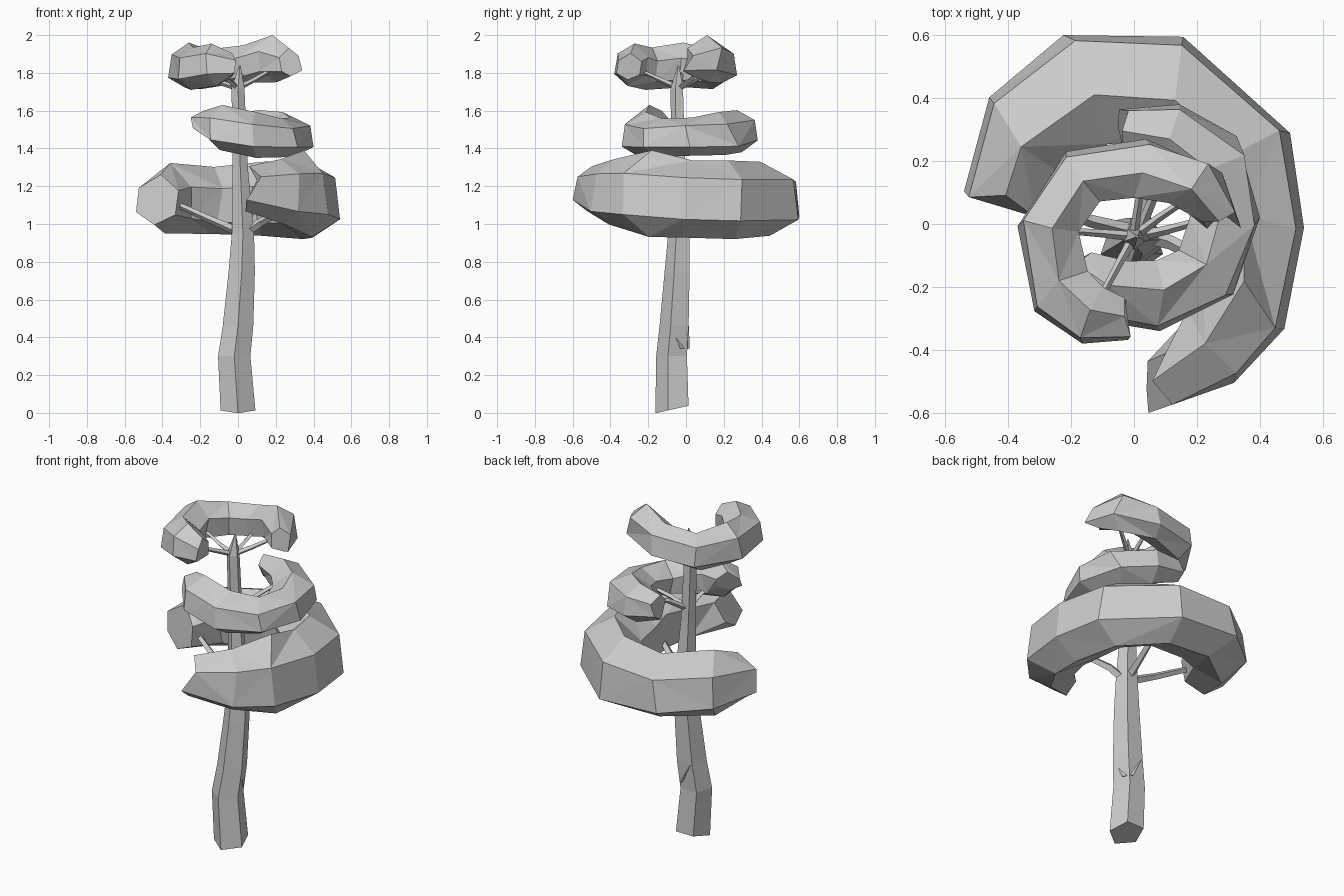
import bpy, bmesh, math, random
from mathutils import Vector

if "Cube" in bpy.data.objects:
    bpy.data.objects.remove(bpy.data.objects["Cube"])

random.seed(4)


def make(name, bm):
    bmesh.ops.recalc_face_normals(bm, faces=bm.faces)
    me = bpy.data.meshes.new(name)
    bm.to_mesh(me)
    bm.free()
    ob = bpy.data.objects.new(name, me)
    bpy.context.collection.objects.link(ob)
    return ob


def skin(bm, rings, alternate=True):
    """Join rings of points into a capped, triangulated tube."""
    vr = [[bm.verts.new(p) for p in r] for r in rings]
    n = len(vr[0])
    for k in range(len(vr) - 1):
        for i in range(n):
            a, b = vr[k][i], vr[k][(i + 1) % n]
            c, d = vr[k + 1][(i + 1) % n], vr[k + 1][i]
            if not alternate:
                bm.faces.new((a, b, c, d))
            elif (i + k) % 2:
                bm.faces.new((a, b, c))
                bm.faces.new((a, c, d))
            else:
                bm.faces.new((a, b, d))
                bm.faces.new((b, c, d))
    bm.faces.new(vr[0])
    bm.faces.new(vr[-1])


# Cross-section of a leaf cluster: (outward, up)
SECTION = [(1, -.5), (.85, .5), (-.1, 1), (-.95, .35), (-.8, -.6), (.15, -1)]


def canopy(name, centre, stations, lo, hi):
    """C-shaped cluster; stations are (angle, radius, half width, mid z, half height)."""
    rings = []
    for ang, r, hw, z, hh in stations:
        a = math.radians(ang)
        ring = []
        for u, v in SECTION:
            rr = r + hw * u
            t = a + random.uniform(-.09, .09)
            ring.append(Vector((centre[0] + rr * math.cos(t), centre[1] + rr * math.sin(t),
                                z + hh * v * random.uniform(.88, 1.05))))
        rings.append(ring)
    pts = [p for r in rings for p in r]
    for i in range(3):
        mn, mx = min(p[i] for p in pts), max(p[i] for p in pts)
        for p in pts:
            p[i] = lo[i] + (p[i] - mn) / (mx - mn) * (hi[i] - lo[i])
    bm = bmesh.new()
    skin(bm, rings)
    return make(name, bm)


# Three leaf clusters
canopy("lower_canopy", (0, 0), [
    (172, .42, .12, 1.14, .14), (142, .44, .16, 1.15, .18), (106, .44, .19, 1.14, .19),
    (70, .43, .18, 1.14, .21), (34, .41, .17, 1.14, .22), (0, .38, .17, 1.15, .22),
    (-31, .42, .17, 1.17, .22), (-56, .46, .14, 1.18, .19), (-80, .51, .09, 1.2, .13)],
    (-.54, -.6, .92), (.54, .6, 1.39))
canopy("middle_canopy", (.06, 0), [
    (-146, .26, .07, 1.54, .06), (-118, .24, .11, 1.51, .12), (-80, .23, .11, 1.48, .12),
    (-40, .24, .11, 1.46, .1), (0, .24, .11, 1.47, .11), (38, .26, .12, 1.48, .12),
    (70, .27, .1, 1.5, .11), (104, .29, .06, 1.52, .07)],
    (-.25, -.34, 1.35), (.4, .38, 1.63))
canopy("upper_canopy", (-.03, -.05), [
    (12, .31, .06, 1.86, .08), (40, .28, .1, 1.88, .12), (80, .24, .1, 1.85, .11),
    (125, .25, .1, 1.83, .11), (170, .25, .1, 1.84, .12), (215, .26, .11, 1.83, .12),
    (246, .26, .1, 1.85, .11), (268, .25, .07, 1.84, .07)],
    (-.37, -.38, 1.71), (.34, .27, 2.0))

# Trunk: (x, y, z, radius), five-sided with an edge at the front
trunk = [(0, -.065, .02, .097), (-.02, -.068, .3, .09), (0, -.055, .46, .085),
         (.02, -.04, .75, .073), (.026, -.032, .95, .062), (.012, -.038, 1.3, .042),
         (0, -.045, 1.72, .036), (.01, -.04, 1.84, .004)]
rings = []
for x, y, z, r in trunk:
    ring = []
    for i in range(5):
        a = math.radians(-90 + 72 * i)
        tilt = .022 * math.sin(a) if z < .1 else 0
        ring.append((x + r * math.cos(a), y + r * math.sin(a), z + tilt))
    rings.append(ring)
bm = bmesh.new()
skin(bm, rings, False)
make("trunk", bm)

# Knot on the back right of the trunk
bm = bmesh.new()
skin(bm, [[(.07, -.08, .46), (-.04, .015, .46), (-.02, -.04, .46)],
          [(.06, -.03, .34), (.02, .02, .34), (.01, -.04, .34)]], False)
make("trunk_knot", bm)


# Branches into the clusters: start, bend, end, radius
def branch(name, pts, r):
    bm = bmesh.new()
    pts = [Vector(p) for p in pts]
    axis = (pts[-1] - pts[0]).normalized()
    side = axis.cross(Vector((0, 0, 1))).normalized()
    up = side.cross(axis)
    rings = []
    for k, p in enumerate(pts):
        q = r * (1 - .2 * k)
        rings.append([p + q * (side * math.cos(i * math.pi / 2) + up * math.sin(i * math.pi / 2))
                      for i in range(4)])
    skin(bm, rings, False)
    make(name, bm)


branches = [
    ((.02, -.03, .95), (-.14, .01, 1.02), (-.36, .1, 1.12), .025),
    ((.02, -.03, .94), (.12, -.06, 1.01), (.3, -.16, 1.1), .028),
    ((.02, -.03, .96), (.05, .12, 1.02), (.1, .36, 1.12), .025),
    ((.01, -.04, 1.36), (.1, -.02, 1.41), (.25, .02, 1.47), .018),
    ((.01, -.04, 1.36), (.06, .08, 1.44), (.14, .24, 1.5), .018),
    ((0, -.04, 1.38), (-.02, -.11, 1.43), (-.06, -.22, 1.49), .018),
    ((0, -.04, 1.72), (-.1, -.03, 1.75), (-.24, -.02, 1.82), .016),
    ((0, -.04, 1.72), (-.05, -.13, 1.76), (-.12, -.26, 1.82), .016),
    ((0, -.04, 1.72), (.08, .02, 1.76), (.2, .1, 1.83), .016),
    ((0, -.04, 1.72), (.01, .04, 1.76), (.03, .16, 1.82), .016)]
for k, (a, b, c, r) in enumerate(branches):
    branch(f"branch_{k + 1}", (a, b, c), r)
